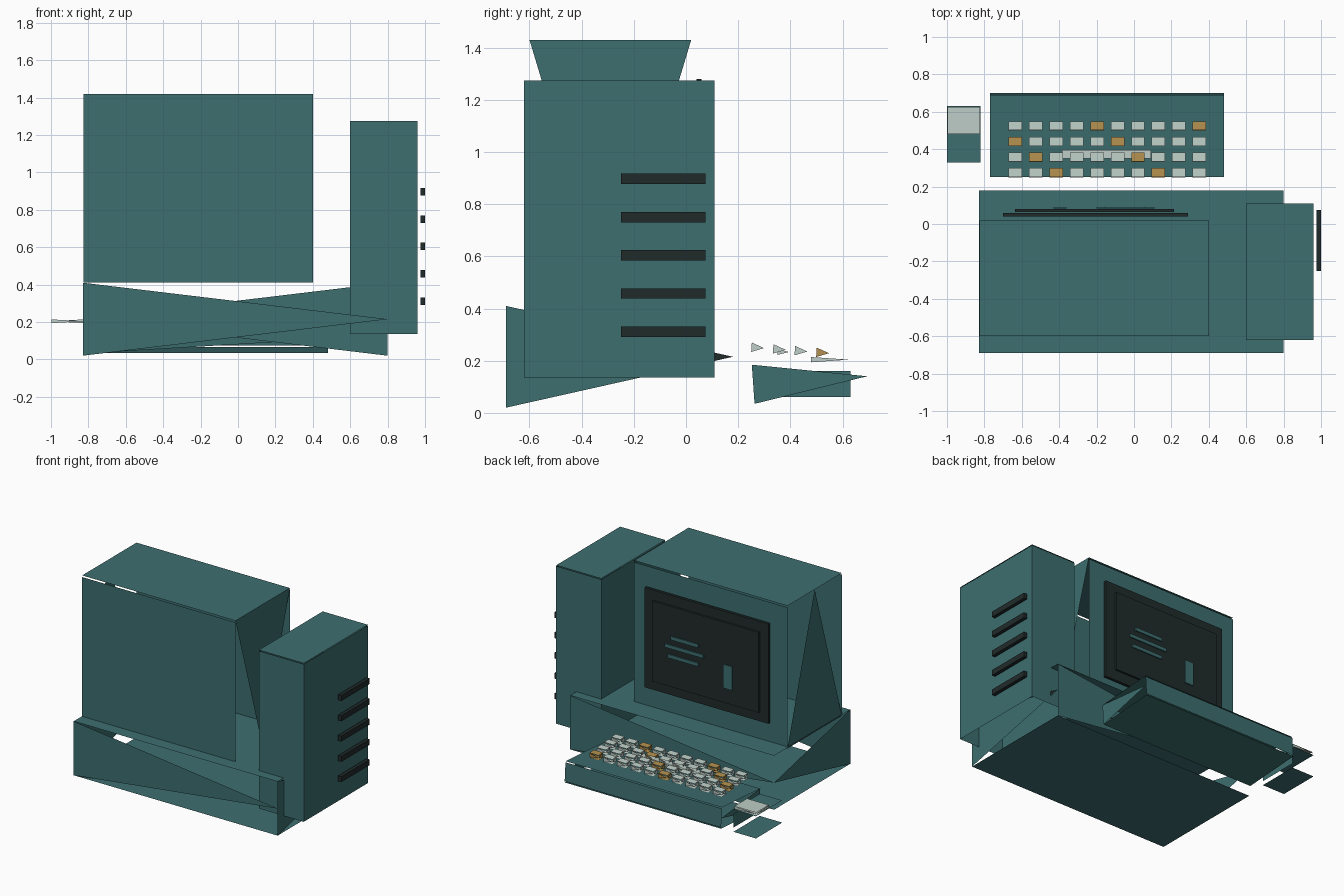
import bpy, math
from mathutils import Matrix, Vector

if "Cube" in bpy.data.objects:
    bpy.data.objects.remove(bpy.data.objects["Cube"])


def material(name, rgb):
    m = bpy.data.materials.new(name)
    m.diffuse_color = (*rgb, 1)
    m.use_nodes = True
    m.node_tree.nodes["Principled BSDF"].inputs["Base Color"].default_value = m.diffuse_color
    return m


TEAL = material("teal_case", (0.047, 0.156, 0.162))
DARK = material("dark_plastic", (0.0144, 0.0232, 0.0232))
PALE = material("pale_key", (0.515, 0.617, 0.571))
GOLD = material("gold_key", (0.445, 0.275, 0.076))

# Corners of each side seen from outside: a, b, c, d run counter-clockwise,
# starting bottom left (units -1 / +1 per axis).
SIDES = {
    "front": [(-1, -1, -1), (1, -1, -1), (1, -1, 1), (-1, -1, 1)],
    "right": [(1, -1, -1), (1, 1, -1), (1, 1, 1), (1, -1, 1)],
    "back": [(1, 1, -1), (-1, 1, -1), (-1, 1, 1), (1, 1, 1)],
    "left": [(-1, 1, -1), (-1, -1, -1), (-1, -1, 1), (-1, 1, 1)],
    "top": [(-1, -1, 1), (1, -1, 1), (1, 1, 1), (-1, 1, 1)],
    "bottom": [(-1, 1, -1), (1, 1, -1), (1, -1, -1), (-1, -1, -1)],
}
# Wedge sides: the edge kept (two corners); the apex is the middle of the opposite edge
WEDGE = {"edge_left": (3, 0), "edge_right": (1, 2), "edge_top": (2, 3), "edge_bottom": (0, 1)}
OPEN = {"front": "edge_left", "back": "edge_left", "right": "edge_left", "left": "edge_right"}


def shell(name, x, y, z, mat, sides=None, gap=0.0, tilt=0.0):
    """Box of loose panels; each side is full, a wedge, or absent (None)."""
    sides = sides or {}
    c = Vector(((x[0] + x[1]) / 2, (y[0] + y[1]) / 2, (z[0] + z[1]) / 2))
    h = Vector(((x[1] - x[0]) / 2, (y[1] - y[0]) / 2, (z[1] - z[0]) / 2))
    rot = Matrix.Rotation(tilt, 3, "X")
    verts, faces = [], []
    for side, corners in SIDES.items():
        kind = sides.get(side, "full")
        if kind is None:
            continue
        pts = [Vector([s * k for s, k in zip(p, h)]) for p in corners]
        if kind in WEDGE:
            i, j = WEDGE[kind]
            k, l = [n for n in range(4) if n not in (i, j)]
            pts = [pts[i], pts[j], (pts[k] + pts[l]) / 2]
        elif side not in ("top", "bottom"):
            for p in pts:  # open seam along upper and lower edges
                p.z -= math.copysign(gap, p.z)
        faces.append(range(len(verts), len(verts) + len(pts)))
        verts += [c + rot @ p for p in pts]
    me = bpy.data.meshes.new(name)
    me.from_pydata([tuple(v) for v in verts], [], [tuple(f) for f in faces])
    me.materials.append(mat)
    ob = bpy.data.objects.new(name, me)
    bpy.context.collection.objects.link(ob)
    return ob


# Desktop case with wedge-shaped side panels
shell("base_case", (-0.83, 0.80), (-0.69, 0.18), (0.02, 0.41), TEAL, OPEN)
me = bpy.data.meshes.new("case_tip")
me.from_pydata([(0.803, 0.105, 0.199), (0.803, 0.178, 0.215), (0.803, 0.105, 0.232)], [], [(0, 1, 2)])
me.materials.append(DARK)
bpy.context.collection.objects.link(bpy.data.objects.new("case_tip", me))

# Monitor housing
shell("monitor", (-0.825, 0.40), (-0.60, 0.02), (0.40, 1.43), TEAL,
      {"right": "edge_top", "left": "edge_bottom"}, gap=0.012)

# Screen, bezel and the marks shown on it
shell("screen_bezel", (-0.70, 0.29), (0.04, 0.06), (0.56, 1.28), DARK)
shell("screen", (-0.635, 0.215), (0.065, 0.08), (0.63, 1.21), DARK)
for i, (x0, x1, z0, z1) in enumerate([(-0.16, 0.06, 0.975, 1.0), (-0.20, 0.11, 0.91, 0.935),
                                      (-0.16, 0.085, 0.84, 0.865), (-0.43, -0.36, 0.74, 0.91)]):
    shell(f"screen_mark_{i}", (x0, x1), (0.083, 0.091), (z0, z1), TEAL)

# Tower unit with side vents
shell("tower", (0.60, 0.96), (-0.62, 0.11), (0.13, 1.28), TEAL, {"bottom": None}, gap=0.006)
for i in range(5):
    z = 0.311 + i * 0.1465
    shell(f"tower_vent_{i}", (0.975, 1.0), (-0.25, 0.075), (z - 0.02, z + 0.02), DARK)

# Keyboard body, rising towards the user side
shell("keyboard", (-0.77, 0.48), (0.257, 0.695), (0.05, 0.20), TEAL,
      {"front": "edge_left", "right": "edge_left", "left": "edge_right"},
      gap=0.008, tilt=math.radians(4))

# Keys: four rows of ten, gold ones on a diagonal pattern
GOLD_COLUMNS = [(2, 7), (1, 6), (0, 5), (4, 9)]
for row in range(4):
    y, z = 0.275 + row * 0.083, 0.25 - row * 0.0065
    for col in range(10):
        x = -0.635 + col * 0.1094
        shell(f"key_{row}_{col}", (x - 0.036, x + 0.036), (y - 0.024, y + 0.024),
              (z - 0.018, z + 0.018), GOLD if col in GOLD_COLUMNS[row] else PALE,
              OPEN, tilt=math.radians(-4))
shell("space_bar", (-0.385, 0.09), (0.35, 0.395), (0.222, 0.245), PALE, OPEN)

# Mouse
shell("mouse_body", (-1.0, -0.82), (0.33, 0.63), (0.03, 0.19), TEAL,
      {"front": None, "back": None, "left": None}, gap=0.03)
shell("mouse_buttons", (-0.998, -0.824), (0.48, 0.625), (0.194, 0.214), PALE, OPEN)
